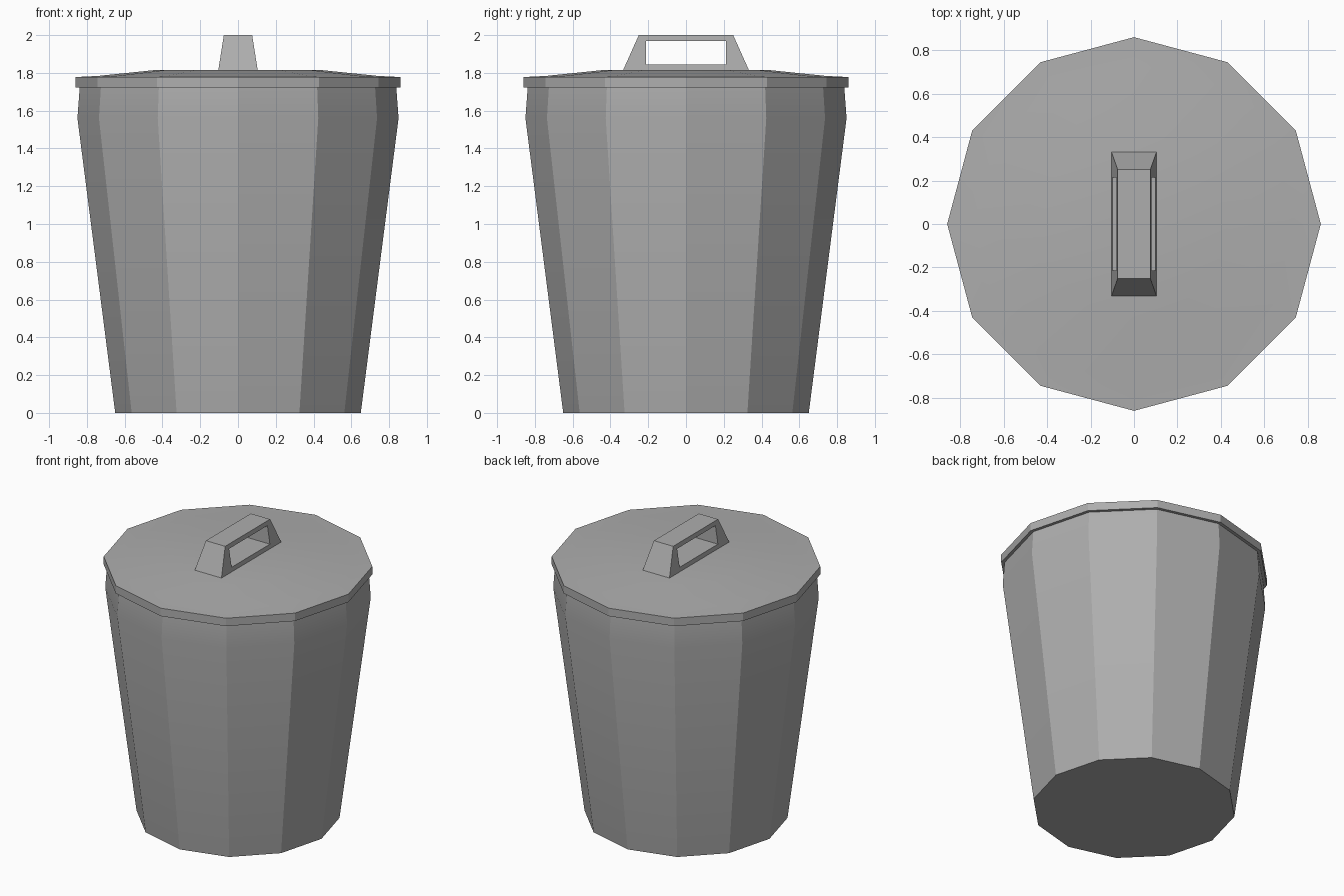
import bpy, bmesh
from math import sin, cos, pi, radians

cube = bpy.data.objects.get("Cube")
if cube:
    bpy.data.objects.remove(cube, do_unlink=True)

SIDES = 12
grey = bpy.data.materials.new("grey_metal")
grey.use_nodes = True
grey.diffuse_color = (0.42, 0.42, 0.42, 1)
grey.node_tree.nodes["Principled BSDF"].inputs["Base Color"].default_value = grey.diffuse_color


def finish(name, bm, smooth):
    bmesh.ops.recalc_face_normals(bm, faces=bm.faces)
    mesh = bpy.data.meshes.new(name)
    bm.to_mesh(mesh)
    bm.free()
    mesh.materials.append(grey)
    obj = bpy.data.objects.new(name, mesh)
    bpy.context.collection.objects.link(obj)
    if smooth:
        bpy.ops.object.select_all(action="DESELECT")
        obj.select_set(True)
        bpy.context.view_layer.objects.active = obj
        bpy.ops.object.shade_smooth_by_angle(angle=radians(25))
    return obj


def bridge(bm, a, b):
    n = len(a)
    for i in range(n):
        j = (i + 1) % n
        bm.faces.new((a[i], a[j], b[j], b[i]))


def lathe(name, profile):
    """Capped faceted solid from (radius, height) pairs."""
    bm = bmesh.new()
    rings = [[bm.verts.new((r * cos(2 * pi * i / SIDES), r * sin(2 * pi * i / SIDES), z))
              for i in range(SIDES)] for r, z in profile]
    for lower, upper in zip(rings, rings[1:]):
        bridge(bm, lower, upper)
    bm.faces.new(rings[0])
    bm.faces.new(rings[-1])
    return finish(name, bm, True)


# Tapered bin with a slight inward turn under the lid
lathe("bin_body", [(0.65, 0), (0.85, 1.56), (0.838, 1.725)])

# Lid with a straight rim and a shallow raised top
lathe("lid", [(0.86, 1.722), (0.86, 1.778), (0.74, 1.784), (0.43, 1.816)])

# Tapered handle with a rectangular opening through it
BASE, TOP = 1.81, 2.0
outer = [(-0.335, BASE), (0.335, BASE), (0.25, TOP), (-0.25, TOP)]
inner = [(-0.213, 1.845), (0.213, 1.845), (0.213, 1.97), (-0.213, 1.97)]


def handle_loop(bm, points, side):
    return [bm.verts.new((side * (0.105 - 0.03 * (z - BASE) / (TOP - BASE)), y, z))
            for y, z in points]


bm = bmesh.new()
out_l, out_r = [handle_loop(bm, outer, s) for s in (1, -1)]
in_l, in_r = [handle_loop(bm, inner, s) for s in (1, -1)]
for a, b in ((out_l, out_r), (in_l, in_r), (out_l, in_l), (out_r, in_r)):
    bridge(bm, a, b)
finish("lid_handle", bm, False)
